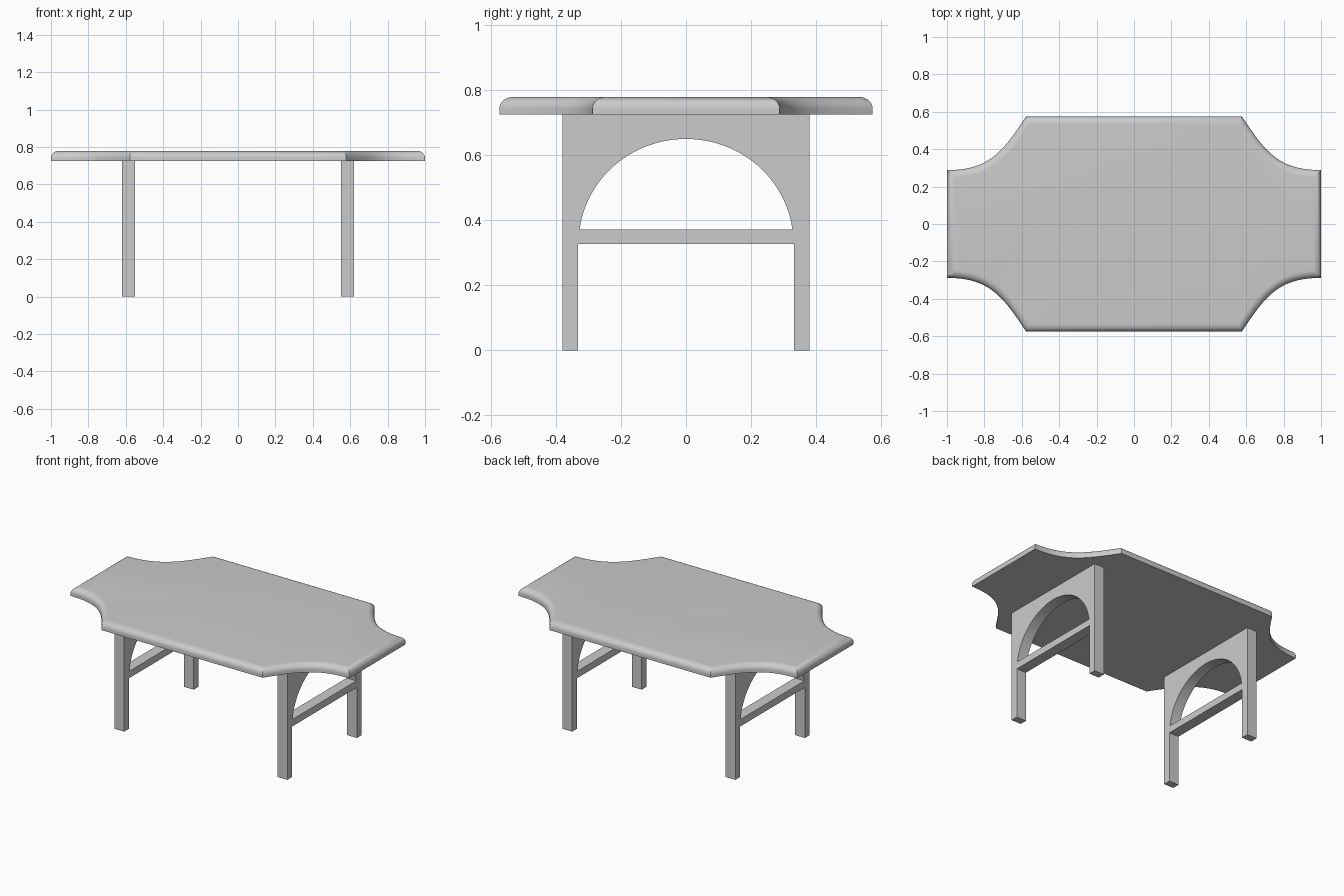
import bpy, bmesh, math
from mathutils import Vector

if "Cube" in bpy.data.objects:
    bpy.data.objects.remove(bpy.data.objects["Cube"])

grey = bpy.data.materials.new("plain grey")
grey.diffuse_color = (0.6, 0.6, 0.6, 1)
grey.use_nodes = True
grey.node_tree.nodes["Principled BSDF"].inputs["Base Color"].default_value = grey.diffuse_color


def bezier(p, n):
    return [sum((Vector(q) * c for q, c in zip(p, ((1-t)**3, 3*t*(1-t)**2, 3*t*t*(1-t), t**3))), Vector((0, 0)))
            for t in (i / n for i in range(n + 1))]


def inset(loop, d):
    """Offset a counter-clockwise outline inwards with mitred corners."""
    out = []
    for i, p in enumerate(loop):
        a = (p - loop[i - 1]).normalized()
        b = (loop[(i + 1) % len(loop)] - p).normalized()
        na, nb = Vector((-a.y, a.x)), Vector((-b.y, b.x))
        out.append(p + (na + nb) * (d / (1 + na.dot(nb))))
    return out


# Tabletop: scooped corners, rounded upper rim
corner = bezier([(1, 0.288), (0.77, 0.288), (0.70, 0.39), (0.578, 0.574)], 20)
half = corner + [Vector((-p.x, p.y)) for p in reversed(corner)]
outline = half + [-p for p in half]
Z0, Z1, RX, RZ = 0.725, 0.779, 0.042, 0.036
rings = [(0, Z0)] + [(RX * (1 - math.cos(a)), Z1 - RZ + RZ * math.sin(a))
                     for a in (math.pi / 2 * i / 8 for i in range(9))]
bm = bmesh.new()
loops = [[bm.verts.new((p.x, p.y, z)) for p in inset(outline, d)] for d, z in rings]
n = len(outline)
for lo, hi in zip(loops, loops[1:]):
    for i in range(n):
        bm.faces.new((lo[i], lo[(i + 1) % n], hi[(i + 1) % n], hi[i]))
bm.faces.new(loops[-1])
bm.faces.new(loops[0][::-1])
me = bpy.data.meshes.new("tabletop")
bm.to_mesh(me)
bm.free()
top = bpy.data.objects.new("tabletop", me)
bpy.context.collection.objects.link(top)
me.materials.append(grey)
bpy.context.view_layer.objects.active = top
top.select_set(True)
bpy.ops.object.shade_smooth_by_angle(angle=math.radians(35))

# Leg frames: two legs, stretcher and arched opening, one extruded profile
frame = [(-.38, 0), (-.332, 0), (-.332, .327), (.332, .327), (.332, 0), (.38, 0), (.38, Z0), (-.38, Z0)]
start = math.asin(0.042 / 0.32)
arch = [(0.33 * math.cos(a), 0.33 + 0.32 * math.sin(a))
        for a in (start + (math.pi - 2 * start) * i / 40 for i in range(41))]
for name, x in (("left_leg_frame", -0.585), ("right_leg_frame", 0.585)):
    cu = bpy.data.curves.new(name, 'CURVE')
    cu.dimensions, cu.fill_mode, cu.extrude = '2D', 'BOTH', 0.035
    for pts in (frame, arch):
        s = cu.splines.new('POLY')
        s.points.add(len(pts) - 1)
        for sp, (u, v) in zip(s.points, pts):
            sp.co = (u, v, 0, 1)
        s.use_cyclic_u = True
    cu.materials.append(grey)
    ob = bpy.data.objects.new(name, cu)
    ob.location.x = x
    ob.rotation_euler = (math.pi / 2, 0, math.pi / 2)
    bpy.context.collection.objects.link(ob)
    bpy.ops.object.select_all(action='DESELECT')
    bpy.context.view_layer.objects.active = ob
    ob.select_set(True)
    bpy.ops.object.convert(target='MESH')
    bpy.ops.object.shade_smooth_by_angle(angle=math.radians(30))
